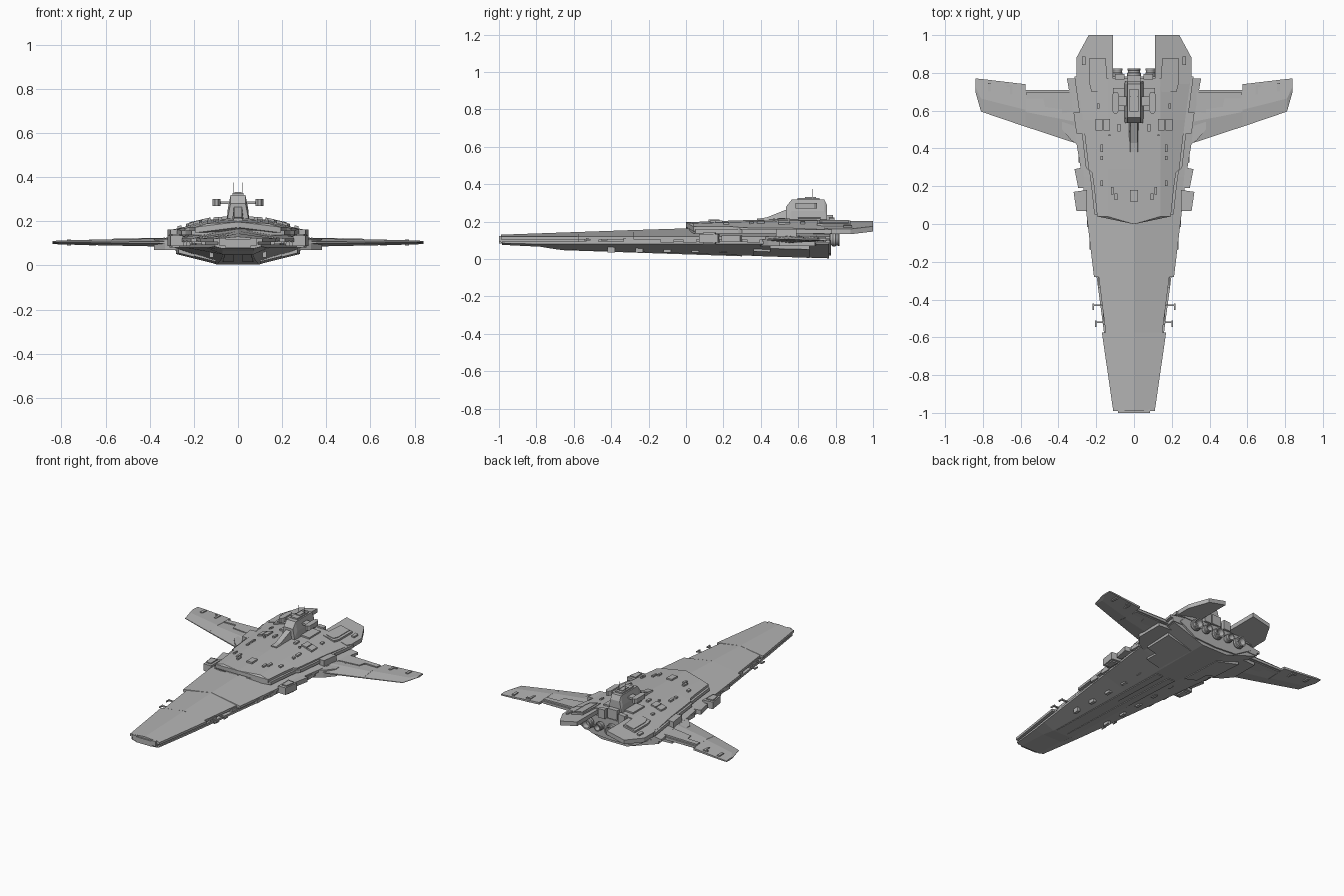
import bpy, bmesh, math

if "Cube" in bpy.data.objects:
    bpy.data.objects.remove(bpy.data.objects["Cube"], do_unlink=True)

hull_grey = bpy.data.materials.new("hull_grey")
hull_grey.use_nodes = True
GREY = (0.45, 0.45, 0.45, 1)
hull_grey.diffuse_color = GREY
hull_grey.node_tree.nodes["Principled BSDF"].inputs["Base Color"].default_value = GREY


def finish(bm, name, smooth=False):
    bmesh.ops.remove_doubles(bm, verts=bm.verts, dist=1e-5)
    bmesh.ops.recalc_face_normals(bm, faces=bm.faces)
    mesh = bpy.data.meshes.new(name)
    bm.to_mesh(mesh)
    bm.free()
    mesh.materials.append(hull_grey)
    obj = bpy.data.objects.new(name, mesh)
    bpy.context.collection.objects.link(obj)
    if smooth:
        bpy.ops.object.select_all(action='DESELECT')
        obj.select_set(True)
        bpy.context.view_layer.objects.active = obj
        bpy.ops.object.shade_smooth_by_angle(angle=math.radians(35))
    return obj


def skin(bm, rings):
    """Join equal rings of points into a capped solid."""
    loops = [[bm.verts.new(p) for p in ring] for ring in rings]
    n = len(loops[0])
    for a, b in zip(loops, loops[1:]):
        for i in range(n):
            j = (i + 1) % n
            bm.faces.new((a[i], a[j], b[j], b[i]))
    bm.faces.new(loops[0])
    bm.faces.new(loops[-1])


def sides(mirror):
    return (1, -1) if mirror else (1,)


def hull(name, sections):
    """Loft symmetric sections, each (y, half outline from top to bottom)."""
    bm = bmesh.new()
    rings = []
    for y, half in sections:
        right = [(x, y, z) for x, z in half]
        left = [(-x, y, z) for x, z in reversed(half) if x > 0]
        rings.append(right + left)
    skin(bm, rings)
    return finish(bm, name)


def plate(name, outline, low, high, mirror=True):
    """Extrude a plan outline between two height rules."""
    bm = bmesh.new()
    for s in sides(mirror):
        skin(bm, [[(s * x, y, f(x, y)) for x, y in outline] for f in (low, high)])
    return finish(bm, name)


def rect(x, y, w, d):
    return [(x - w / 2, y - d / 2), (x + w / 2, y - d / 2),
            (x + w / 2, y + d / 2), (x - w / 2, y + d / 2)]


def block(name, x, y, w, d, z0, z1, mirror=True):
    return plate(name, rect(x, y, w, d), lambda *_: z0, lambda *_: z1, mirror)


def turned(name, x, z, profile, mirror=True, n=20):
    """Revolve (y, radius) about a lengthwise axis."""
    bm = bmesh.new()
    for s in sides(mirror):
        skin(bm, [[(s * x + r * math.cos(math.tau * i / n), y,
                    z + r * math.sin(math.tau * i / n)) for i in range(n)]
                  for y, r in profile])
    return finish(bm, name, True)


# Main hull: upper shell, recessed trench, lower shell
edge = [(-.99, .11), (-.575, .17), (-.574, .15), (-.281, .187), (-.28, .212),
        (.25, .275), (.43, .305), (.6, .325), (.77, .355)]


def ridge_z(y):
    return .165 + .035 * min(y, 0.2)


hull("upper_hull", [(y, [(0, ridge_z(y)), (w, .121), (w, .105), (0, .105)])
                    for y, w in edge])
hull("side_trench", [(y, [(0, .11), (w - .02, .11), (w - .02, .085), (0, .085)])
                     for y, w in edge])
keel = [(-.985, .105, .07, .076), (-.78, .13, .07, .066), (-.68, .145, .07, .05),
        (0, .235, .075, .03), (.4, .285, .085, .016), (.765, .32, .095, .004)]
hull("lower_hull", [(y, [(0, .094), (w, .094), (w, .08 if y > -.9 else .085),
                         (k, z), (0, z)]) for y, w, k, z in keel])


def belly_z(x, y):
    return .03 - .034 * y + max(0, x - .08) * .25


# Belly armour strips and stepped plates
plate("keel_strip", [(.02, -.66), (.06, -.66), (.07, .3), (.02, .3)],
      lambda x, y: belly_z(x, y) - .005, lambda x, y: belly_z(x, y) + .03)
plate("belly_plate", [(.1, .36), (.2, .36), (.2, .45), (.27, .45), (.28, .66), (.1, .66)],
      lambda x, y: belly_z(x, y) - .006, lambda x, y: .08)
plate("wing_root_fairing", [(.2, .36), (.33, .44), (.38, .5), (.38, .69), (.22, .7)],
      lambda x, y: .07, lambda x, y: .12)
for i in range(5):
    block("belly_vent", .12, -.4 + i * .15, .02, .04, .035, .07)

# Nose block
block("nose_block", 0, -.985, .12, .03, .082, .118, False)
block("nose_lamp", .07, -.99, .03, .02, .09, .124)

# Wings with a ridge along the span
bm = bmesh.new()
for s in (1, -1):
    rings = []
    for x, lead, trail, t in [(.27, .415, .71, .02), (.574, .515, .71, .014),
                              (.575, .515, .74, .014), (.81, .595, .768, .009),
                              (.84, .7, .77, .006)]:
        mid = lead + .4 * (trail - lead)
        z = .104
        rings.append([(s * x, lead, z + t * .2), (s * x, mid, z + t), (s * x, trail, z + t * .5),
                      (s * x, trail, z - t * .5), (s * x, mid, z - t), (s * x, lead, z - t * .2)])
    skin(bm, rings)
finish(bm, "wings")
plate("wing_root_panel", [(.33, .6), (.47, .62), (.48, .665), (.57, .665), (.57, .7), (.33, .7)],
      lambda x, y: .09, lambda x, y: .126 - .02 * (x - .3))
for x, y, w, d in [(.765, .725, .018, .045), (.65, .71, .014, .05), (.66, .73, .03, .012)]:
    block("wing_fitting", x, y, w, d, .09, .118)


# Upper deck on a slightly wider lower tier
def deck_z(x, y):
    return .197 + .035 * min(y, .5) - .06 * x - max(0, x - .14) * .25


deck = [(0, .004), (.04, .195), (.2, .212), (.27, .222), (.29, .24), (.55, .27), (.77, .3)]
hull("lower_tier", [(y + .01, [(0, .165), (w + .015, .157), (w + .015, .137), (0, .13)])
                    for y, w in deck])
hull("upper_deck", [(y, [(0, deck_z(0, y)), (min(w, .14), deck_z(min(w, .14), y)),
                         (w, deck_z(w, y)), (w, deck_z(w, y) - .025), (0, .155)])
                    for y, w in deck])


# Twin tail plates
def tail_z(x, y):
    return .228 - .22 * x


plate("tail_plates", [(.11, .74), (.29, .74), (.305, .77), (.305, .88), (.24, 1), (.11, 1)],
      lambda x, y: tail_z(x, y) - .028, tail_z)
plate("tail_hatch", [(.145, .7), (.225, .7), (.235, .74), (.235, .88), (.15, .88), (.14, .74)],
      lambda x, y: tail_z(x, y) - .01, lambda x, y: tail_z(x, y) + .012)
plate("tail_hatch_lid", [(.16, .715), (.21, .715), (.22, .75), (.22, .87), (.16, .87)],
      lambda x, y: tail_z(x, y), lambda x, y: tail_z(x, y) + .016)
plate("tail_lamp", rect(.265, .865, .018, .045),
      lambda x, y: tail_z(x, y) - .01, lambda x, y: tail_z(x, y) + .01)

# Deck fittings
for x, y, w, d in [(.145, .525, .035, .06), (.185, .525, .035, .06), (.08, .51, .016, .04),
                   (.17, .4, .014, .04), (.17, .35, .014, .02), (.17, .215, .014, .03),
                   (.115, .175, .014, .04), (.095, .145, .014, .035), (.19, .625, .014, .025),
                   (.13, .47, .01, .01), (.08, .66, .06, .12), (.075, .78, .05, .03)]:
    plate("deck_fitting", rect(x, y, w, d), lambda x, y: .16,
          lambda x, y: deck_z(x, y) + .01)
block("deck_hatch", 0, .15, .04, .06, .18, .212, False)

# Side bays, shoulder blocks and edge fittings
plate("side_bay", [(.25, .07), (.305, .07), (.32, .17), (.25, .18)],
      lambda *_: .088, lambda *_: .135)
plate("side_bay_cap", [(.265, .09), (.298, .09), (.31, .155), (.265, .16)],
      lambda *_: .08, lambda *_: .142)
plate("side_pod", [(.26, .19), (.295, .19), (.315, .29), (.27, .3)],
      lambda *_: .095, lambda *_: .125)
plate("shoulder_block", [(.25, .48), (.305, .48), (.32, .59), (.26, .59)],
      lambda *_: .11, lambda *_: .162)
for y, x in [(-.5, .15), (-.3, .175), (-.1, .22), (.02, .235), (.36, .28)]:
    block("trench_fitting", x, y, .03, .07, .088, .112)

# Edge guns
for y, x in [(-.43, .175), (-.52, .162)]:
    block("gun_arm", x + .015, y, .05, .01, .1, .108)
    block("gun_barrel", x + .04, y - .008, .008, .035, .1, .108)

# Command tower
hull("tower_ramp", [(y, [(0, z), (.018, z), (.028, .19), (0, .19)])
                    for y, z in [(.38, .216), (.43, .222), (.55, .27)]])
hull("command_tower", [(y, [(0, z), (.034, z), (.046, z - .06), (.052, .19), (0, .19)])
                       for y, z in [(.535, .28), (.565, .318), (.74, .318), (.755, .285)]])
block("tower_roof", 0, .655, .05, .12, .31, .327, False)
block("tower_hatch", 0, .665, .03, .06, .32, .332, False)
block("tower_arm", .065, .65, .07, .05, .277, .29)
plate("tower_pod", [(.08, .6), (.09, .585), (.105, .585), (.115, .6),
                    (.115, .685), (.105, .7), (.09, .7), (.08, .685)],
      lambda *_: .27, lambda *_: .3)
block("antenna", .02, .675, .003, .003, .31, .375)
block("tower_back", 0, .765, .07, .04, .17, .235, False)

# Stern wall and engines
hull("stern_wall", [(y, [(0, .15), (w, .14), (w + .04, .1), (w - .08, .03), (0, .02)])
                    for y, w in [(.74, .25), (.775, .24)]])
for name, x, r, mirror in [("centre_engine", 0, .036, False), ("outer_engine", .17, .036, True),
                           ("inner_engine", .087, .027, True)]:
    turned(name, x, .104, [(.74, r * .8), (.775, r * .8), (.785, r), (.8, r), (.803, r * .88),
                           (.812, r * .88), (.815, r * .95), (.822, r * .95),
                           (.822, r * .7), (.79, r * .55)], mirror)
